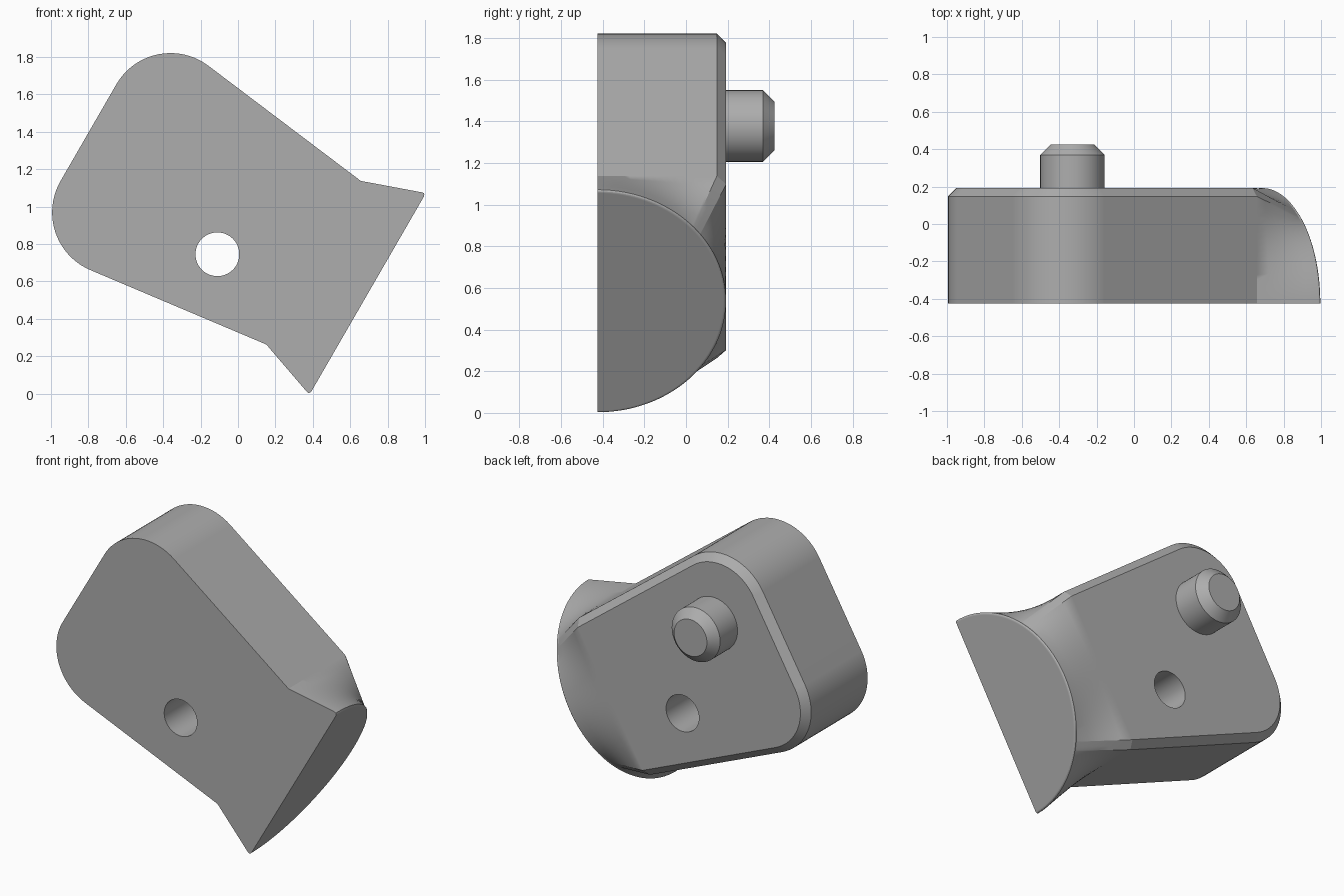
import bpy, bmesh, math

if "Cube" in bpy.data.objects:
    bpy.data.objects.remove(bpy.data.objects["Cube"], do_unlink=True)

# One plain grey material
grey = bpy.data.materials.new("plain grey")
grey.use_nodes = True
color = (0.42, 0.42, 0.42, 1)
grey.diffuse_color = color
grey.node_tree.nodes["Principled BSDF"].inputs["Base Color"].default_value = color

# Local frame: x along the block towards the flared end, z across it, y is depth
TILT = math.radians(30)
ORIGIN = (0.404, 0, 0.70)
FRONT, BACK = -0.425, 0.193
DEPTH = BACK - FRONT
NECK, LENGTH, TAPER, CORNER = 0.505, 1.39, 0.124, 0.335
CHAMFER = 0.045
SLANT = math.hypot(1, TAPER)
SIDE_CHAMFER = CHAMFER * SLANT


def loft(name, rings):
    """Closed solid through rings with equal point counts."""
    bm = bmesh.new()
    loops = [[bm.verts.new(p) for p in ring] for ring in rings]
    n = len(loops[0])
    for a, b in zip(loops, loops[1:]):
        for i in range(n):
            j = (i + 1) % n
            bm.faces.new((a[i], a[j], b[j], b[i]))
    bm.faces.new(loops[0])
    bm.faces.new(loops[-1])
    bmesh.ops.recalc_face_normals(bm, faces=bm.faces)
    mesh = bpy.data.meshes.new(name)
    bm.to_mesh(mesh)
    bm.free()
    mesh.materials.append(grey)
    obj = bpy.data.objects.new(name, mesh)
    bpy.context.collection.objects.link(obj)
    obj.location = ORIGIN
    obj.rotation_euler = (0, TILT, 0)
    return obj


def activate(obj):
    bpy.ops.object.select_all(action="DESELECT")
    obj.select_set(True)
    bpy.context.view_layer.objects.active = obj


def combine(target, other, operation):
    mod = target.modifiers.new(operation.lower(), "BOOLEAN")
    mod.operation = operation
    mod.solver = "EXACT"
    mod.object = other
    activate(target)
    bpy.ops.object.modifier_apply(modifier=mod.name)
    bpy.data.objects.remove(other, do_unlink=True)


def circle(x, z, y, radius, n=64):
    return [(x + radius * math.cos(math.tau * i / n), y,
             z + radius * math.sin(math.tau * i / n)) for i in range(n)]


def block_outline(y, inset):
    """Tapered outline with two rounded far corners."""
    half = NECK - inset * SLANT
    length, r = LENGTH - inset, CORNER - inset
    cx = r - length
    cz = half - TAPER * cx - r * SLANT
    start, steps = math.atan2(1, TAPER), 20
    side = [(0, half)]
    for i in range(steps + 1):
        a = start + (math.pi - start) * i / steps
        side.append((cx + r * math.cos(a), cz + r * math.sin(a)))
    side += [(x, -z) for x, z in reversed(side)]
    return [(x, y, z) for x, z in side]


# Main block with a chamfered back edge
block = loft("block", [block_outline(FRONT, 0),
                       block_outline(BACK - CHAMFER, 0),
                       block_outline(BACK, CHAMFER)])

# Flared end: chamfered box section blending to a half disc
corners = [math.atan2(DEPTH - CHAMFER, NECK), math.atan2(DEPTH, NECK - SIDE_CHAMFER)]
angles = sorted([math.pi * i / 64 for i in range(65)]
                + corners + [math.pi - a for a in corners])


def neck_radius(a):
    c, s = abs(math.cos(a)), math.sin(a)
    cut = (NECK / SIDE_CHAMFER + DEPTH / CHAMFER - 1) / (c / SIDE_CHAMFER + s / CHAMFER)
    return min(NECK / max(c, 1e-6), DEPTH / max(s, 1e-6), cut)


def flare_ring(x, radius, blend):
    ring = []
    for a in angles:
        r = neck_radius(a) * (1 - blend) + radius * blend
        ring.append((x, FRONT + r * math.sin(a), r * math.cos(a)))
    return ring


RIM_X, RIM_R = 0.315, 0.616
rings = [flare_ring(RIM_X * i / 5, RIM_R, i / 5) for i in range(6)]
rings += [flare_ring(RIM_X + 0.010, RIM_R + 0.001, 1),
          flare_ring(RIM_X + 0.016, RIM_R - 0.005, 1),
          flare_ring(RIM_X + 0.019, RIM_R - 0.013, 1)]
flare = loft("flare", rings)
combine(block, flare, "UNION")

# Round through hole
HOLE = (-0.468, -0.218)
cutter = loft("hole_cutter", [circle(*HOLE, y, 0.117) for y in (FRONT - 0.2, BACK + 0.2)])
cutter.hide_render = True
combine(block, cutter, "DIFFERENCE")

# Chamfered peg on the back
PEG = (-0.974, 0.22)
peg = loft("back_peg", [circle(*PEG, BACK - 0.02, 0.172),
                        circle(*PEG, 0.37, 0.172),
                        circle(*PEG, 0.425, 0.117)])

# Smooth the curved faces and keep flat faces flat
for obj in (block, peg):
    activate(obj)
    bpy.ops.object.shade_smooth_by_angle(angle=math.radians(22))
    weighted = obj.modifiers.new("weighted normals", "WEIGHTED_NORMAL")
    weighted.keep_sharp = True
